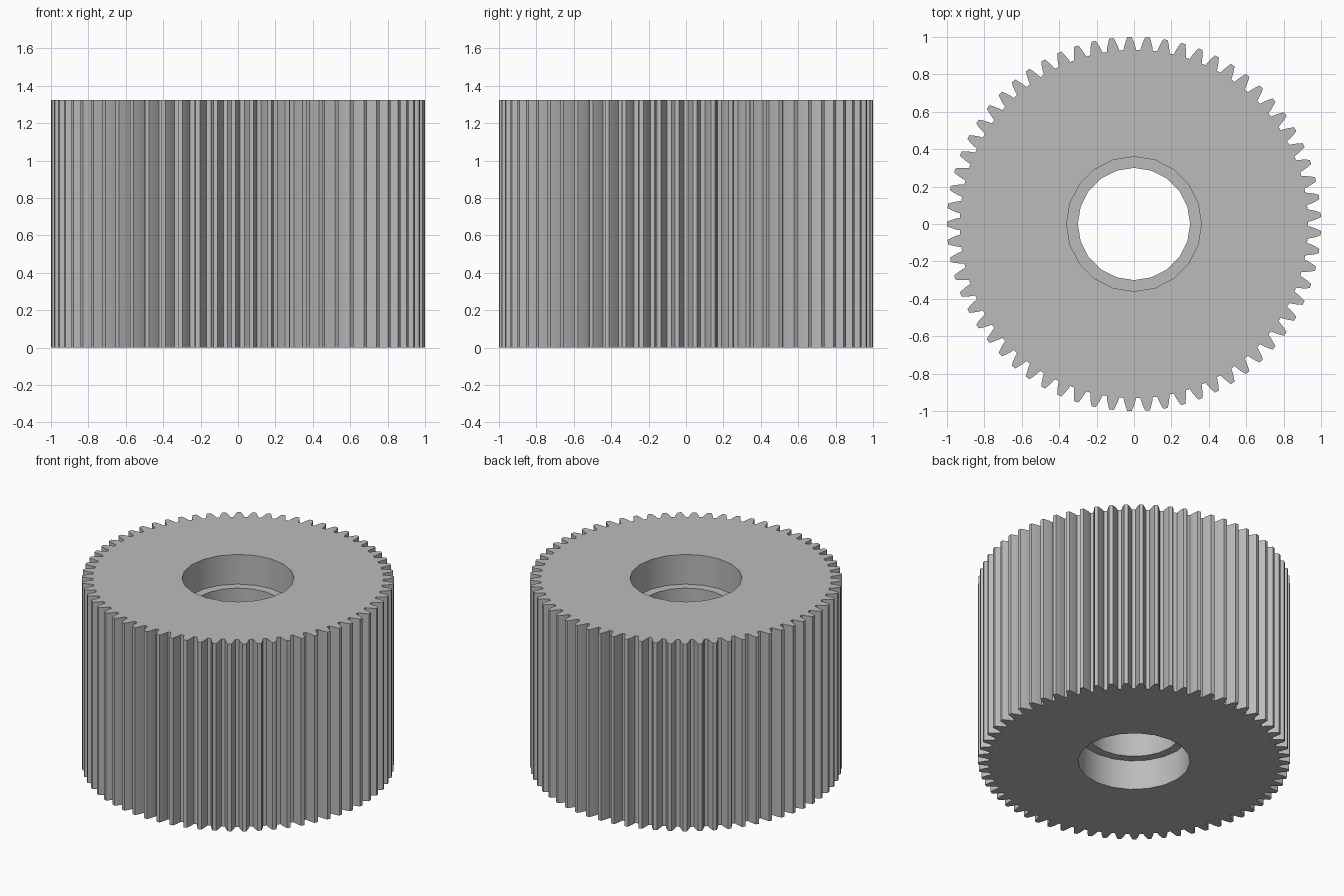
import bpy, bmesh, math
from math import pi, cos, sin

cube = bpy.data.objects.get("Cube")
if cube:
    bpy.data.objects.remove(cube, do_unlink=True)

TEETH, HEIGHT = 65, 1.325
MODULE = 2 / (TEETH + 2)
PITCH_R = MODULE * TEETH / 2
ROOT_R, TIP_R = 0.931, 1.0
PRESSURE = math.radians(20)
BORE_R, RIM_R, RECESS, SIDES = 0.30, 0.36, 0.21, 20


def involute(r):
    a = math.acos(min(1, PITCH_R * cos(PRESSURE) / r))
    return math.tan(a) - a


def half_angle(r):
    """Half the angular thickness of a tooth at radius r."""
    return pi / (2 * TEETH) + involute(PITCH_R) - involute(r)


def gear_outline():
    radii = [ROOT_R, 0.955, 0.98, TIP_R]
    flank = [(r, -half_angle(r)) for r in radii]
    tooth = flank + [(r, -a) for r, a in reversed(flank)]
    pts = []
    for i in range(TEETH):
        mid = (i + 0.5) * 2 * pi / TEETH
        pts += [(r * cos(mid + a), r * sin(mid + a)) for r, a in tooth]
    return pts


def circle(r):
    return [(r * cos(2 * pi * i / SIDES), r * sin(2 * pi * i / SIDES)) for i in range(SIDES)]


bm = bmesh.new()


def loop(pts, z):
    return [bm.verts.new((x, y, z)) for x, y in pts]


def edges_of(ring):
    edges = []
    for i, v in enumerate(ring):
        w = ring[(i + 1) % len(ring)]
        edges.append(bm.edges.get((v, w)) or bm.edges.new((v, w)))
    return edges


def skin(a, b):
    n = len(a)
    for i in range(n):
        j = (i + 1) % n
        bm.faces.new((a[i], a[j], b[j], b[i]))


# Toothed outside wall
outline = gear_outline()
low, high = loop(outline, 0), loop(outline, HEIGHT)
skin(low, high)

# Stepped bore: a recess at each end and a narrower hole between them
steps = [(RIM_R, 0), (RIM_R, RECESS), (BORE_R, RECESS),
         (BORE_R, HEIGHT - RECESS), (RIM_R, HEIGHT - RECESS), (RIM_R, HEIGHT)]
rings = [loop(circle(r), z) for r, z in steps]
for a, b in zip(rings, rings[1:]):
    skin(b, a)

# Flat end faces around the bore
for outer, inner in ((low, rings[0]), (high, rings[-1])):
    bmesh.ops.triangle_fill(bm, use_beauty=True, edges=edges_of(outer) + edges_of(inner))
bmesh.ops.recalc_face_normals(bm, faces=bm.faces[:])

mesh = bpy.data.meshes.new("gear_body")
bm.to_mesh(mesh)
bm.free()
gear = bpy.data.objects.new("gear_body", mesh)
bpy.context.collection.objects.link(gear)

# Plain grey metal
mat = bpy.data.materials.new("plain_grey")
mat.use_nodes = True
grey = (0.5, 0.5, 0.5, 1)
mat.diffuse_color = grey
mat.node_tree.nodes["Principled BSDF"].inputs["Base Color"].default_value = grey
mesh.materials.append(mat)

bpy.context.view_layer.objects.active = gear
gear.select_set(True)
bpy.ops.object.shade_smooth_by_angle(angle=math.radians(30))
